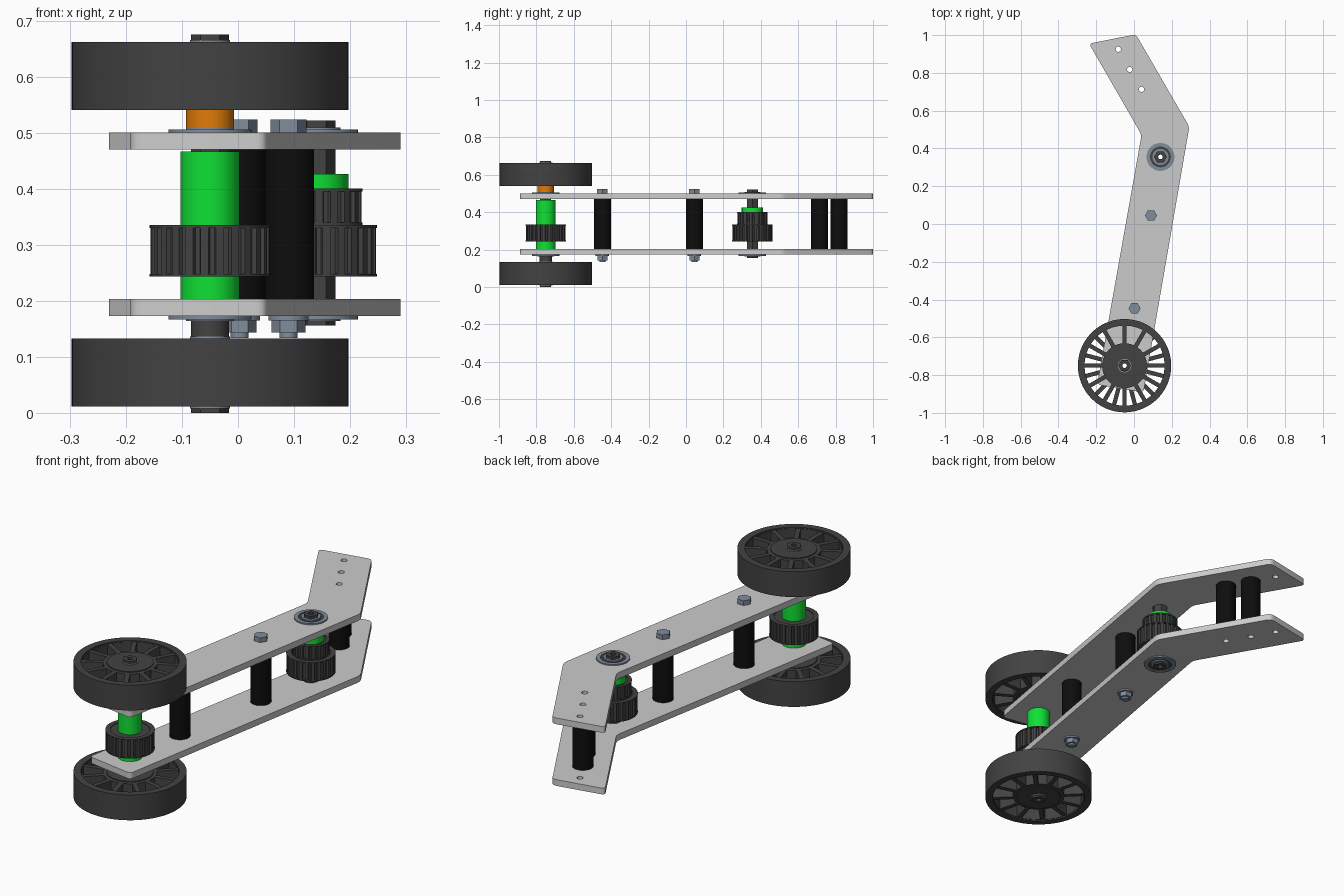
import bpy, bmesh
from math import sin, cos, pi
from mathutils import Vector

if "Cube" in bpy.data.objects:
    bpy.data.objects.remove(bpy.data.objects["Cube"])


def material(name, rgb):
    m = bpy.data.materials.new(name)
    m.diffuse_color = (*rgb, 1)
    m.use_nodes = True
    m.node_tree.nodes["Principled BSDF"].inputs["Base Color"].default_value = m.diffuse_color
    return m


DARK = material("dark_grey", (0.055, 0.055, 0.055))
BLACK = material("black", (0.004, 0.004, 0.004))
GREEN = material("green", (0.005, 0.75, 0.035))
ORANGE = material("orange", (0.75, 0.2, 0.003))
STEEL = material("steel", (0.22, 0.27, 0.33))


def circle(r, n=48, c=(0, 0), a0=0.0):
    return [(c[0] + r * cos(a0 + 2 * pi * i / n), c[1] + r * sin(a0 + 2 * pi * i / n)) for i in range(n)]


def rounded(points, radius, steps=5):
    out = []
    for i, p in enumerate(points):
        p = Vector(p)
        a = p + (Vector(points[i - 1]) - p).normalized() * radius
        b = p + (Vector(points[(i + 1) % len(points)]) - p).normalized() * radius
        for k in range(steps + 1):
            t = k / steps
            out.append(tuple(a * (1 - t) ** 2 + p * 2 * t * (1 - t) + b * t * t))
    return out


def extrude(name, loops, z0, z1, mat=None, at=(0, 0)):
    """Solid from an outer loop and optional hole loops."""
    cu = bpy.data.curves.new(name, 'CURVE')
    cu.dimensions = '2D'
    cu.fill_mode = 'BOTH'
    cu.extrude = (z1 - z0) / 2
    for loop in loops:
        s = cu.splines.new('POLY')
        s.points.add(len(loop) - 1)
        for pt, (x, y) in zip(s.points, loop):
            pt.co = (x, y, 0, 1)
        s.use_cyclic_u = True
    ob = bpy.data.objects.new(name, cu)
    bpy.context.collection.objects.link(ob)
    ob.location = (at[0], at[1], (z0 + z1) / 2)
    bpy.ops.object.select_all(action='DESELECT')
    ob.select_set(True)
    bpy.context.view_layer.objects.active = ob
    bpy.ops.object.convert(target='MESH')
    ob = bpy.context.object
    bm = bmesh.new()
    bm.from_mesh(ob.data)
    bmesh.ops.remove_doubles(bm, verts=bm.verts, dist=1e-5)
    bmesh.ops.recalc_face_normals(bm, faces=bm.faces)
    bm.to_mesh(ob.data)
    bm.free()
    bpy.ops.object.shade_smooth_by_angle(angle=0.5)
    if mat:
        ob.data.materials.clear()
        ob.data.materials.append(mat)
    return ob


def tube(name, r, bore, z0, z1, mat, at):
    return extrude(name, [circle(r), circle(bore, 32)], z0, z1, mat, at)


def hexagon(r):
    return circle(r, 6)


AXLE, PIVOT = (-0.05, -0.75), (0.14, 0.355)
BOLTS = [(0.003, -0.447), (0.09, 0.045)]
HOLES = [(-0.083, 0.925), (-0.023, 0.818), (0.04, 0.713)]

# Two bent side plates
outline = rounded([(-0.195, -0.85), (0.05, -0.892), (0.293, 0.515),
                   (0.01, 1.004), (-0.238, 0.955), (0.04, 0.472)], 0.022)
for side, z in (("lower", 0.173), ("upper", 0.47)):
    extrude(side + "_plate", [outline] + [circle(0.014, 20, h) for h in HOLES]
            + [circle(0.036, 32, c) for c in (AXLE, PIVOT)], z, z + 0.03)

# Hollow standoffs near the bent end
for h in HOLES[1:]:
    tube("rear_standoff", 0.046, 0.014, 0.203, 0.47, BLACK, h)

# Bolted standoffs
for b in BOLTS:
    extrude("bolted_standoff", [circle(0.046)], 0.203, 0.47, BLACK, b)
    extrude("bolt_head", [hexagon(0.032)], 0.5, 0.523, STEEL, b)
    extrude("nut_washer", [circle(0.036)], 0.165, 0.173, STEEL, b)
    extrude("nut", [hexagon(0.03)], 0.143, 0.165, STEEL, b)
    extrude("bolt_tip", [circle(0.016, 24)], 0.134, 0.145, STEEL, b)

# Flanged bearings on the outside of both plates
for c in (AXLE, PIVOT):
    for z0, z1, d in ((0.167, 0.173, -0.003), (0.5, 0.506, 0.003)):
        tube("bearing_flange", 0.074, 0.055, z0, z1, STEEL, c)
        tube("bearing_seal", 0.056, 0.042, z0 - d, z1 - d, DARK, c)
        tube("bearing_inner_race", 0.043, 0.03, z0 + d, z1 + d, STEEL, c)

# Hollow hexagonal shafts
for name, c, z0, z1 in (("wheel_axle", AXLE, 0.0, 0.675), ("pivot_shaft", PIVOT, 0.156, 0.522)):
    extrude(name, [hexagon(0.034), circle(0.012, 24)], z0, z1, DARK, c)


# Toothed belt pulleys
def pulley(name, r, teeth, z0, z1, at):
    pts = []
    for i in range(teeth):
        for f, rr in ((0.0, 0.91), (0.3, 0.91), (0.4, 0.985), (0.9, 0.985)):
            a = 2 * pi * (i + f) / teeth
            pts.append((r * rr * cos(a), r * rr * sin(a)))
    extrude(name + "_teeth", [pts, circle(0.03)], z0 + 0.003, z1 - 0.003, DARK, at)
    for z in (z0, z1 - 0.005):
        tube(name + "_flange", r, r * 0.8, z, z + 0.005, DARK, at)


pulley("axle_pulley", 0.108, 24, 0.243, 0.335, AXLE)
pulley("large_pivot_pulley", 0.108, 24, 0.243, 0.335, PIVOT)
pulley("small_pivot_pulley", 0.082, 18, 0.335, 0.4, PIVOT)

# Spacers along the shafts
tube("axle_spacer_low", 0.053, 0.032, 0.203, 0.246, GREEN, AXLE)
tube("axle_spacer_high", 0.053, 0.032, 0.332, 0.466, GREEN, AXLE)
tube("pivot_spacer", 0.057, 0.032, 0.397, 0.426, GREEN, PIVOT)
tube("wheel_spacer_high", 0.043, 0.032, 0.509, 0.541, ORANGE, AXLE)
tube("wheel_spacer_low", 0.034, 0.028, 0.132, 0.165, DARK, AXLE)


# Spoked wheels
def wheel(name, z0, z1, turn, n=12):
    windows = []
    for i in range(n):
        a = turn + 2 * pi * i / n
        inner = [(0.119, t) for t in (-1, 0, 1)]
        outer = [(0.212, t) for t in (1, 0.33, -0.33, -1)]
        half = {0.119: pi / n - 0.011 / 0.119, 0.212: pi / n - 0.011 / 0.212}
        windows.append([(r * cos(a + t * half[r]), r * sin(a + t * half[r])) for r, t in inner + outer])
    extrude(name + "_tread", [circle(0.247, 96), circle(0.214, 96)], z0, z1, DARK, AXLE)
    extrude(name + "_spokes", [circle(0.215, 96), circle(0.1)] + windows, z0 + 0.006, z1 - 0.006, DARK, AXLE)
    tube(name + "_hub", 0.102, 0.03, z0 + 0.002, z1 - 0.002, DARK, AXLE)
    tube(name + "_hub_washer", 0.036, 0.03, z0 - 0.003, z1 + 0.003, STEEL, AXLE)


wheel("lower_wheel", 0.011, 0.133, 0.0)
wheel("upper_wheel", 0.54, 0.662, pi / 12)
